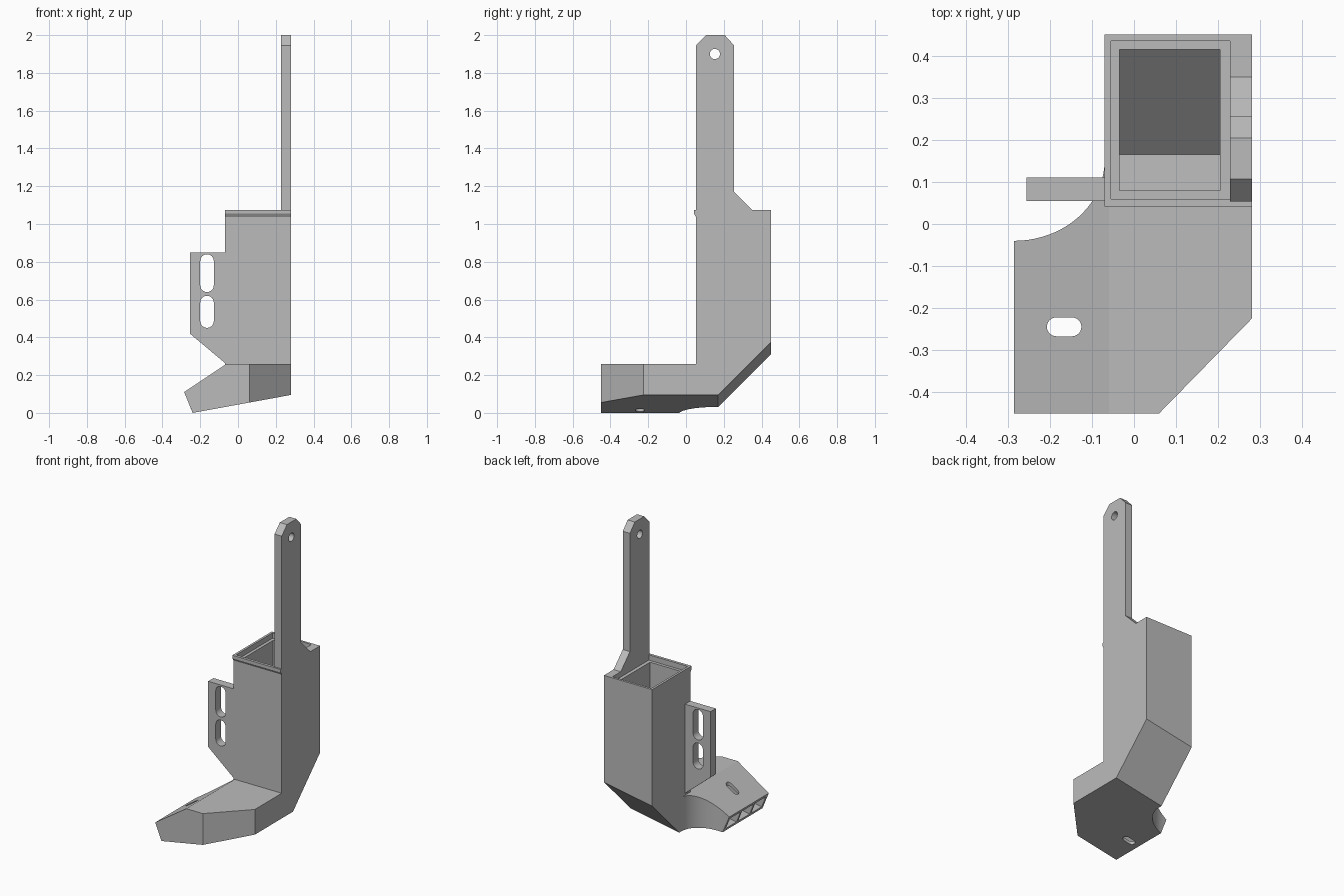
import bpy
import bmesh
from math import cos, sin, pi

old = bpy.data.objects.get("Cube")
if old:
    bpy.data.objects.remove(old, do_unlink=True)

grey = bpy.data.materials.new("plain grey")
grey.use_nodes = True
COLOR = (0.5, 0.5, 0.5, 1)
grey.diffuse_color = COLOR
grey.node_tree.nodes["Principled BSDF"].inputs["Base Color"].default_value = COLOR

RIGHT, LEFT, FRONT, BACK, TOP = 0.28, -0.07, 0.053, 0.45, 1.075
SLOPE = 0.095 / 0.52          # sideways tilt of the underside


def prism(name, profile, axis, lo, hi):
    """Extrude a 2D profile along one axis."""
    place = {"x": lambda a, b, d: (d, a, b),
             "y": lambda a, b, d: (a, d, b),
             "z": lambda a, b, d: (a, b, d)}[axis]
    bm = bmesh.new()
    ends = [[bm.verts.new(place(a, b, d)) for a, b in profile] for d in (lo, hi)]
    for ring in ends:
        bm.faces.new(ring)
    n = len(profile)
    for i in range(n):
        j = (i + 1) % n
        bm.faces.new((ends[0][i], ends[0][j], ends[1][j], ends[1][i]))
    bmesh.ops.recalc_face_normals(bm, faces=bm.faces)
    mesh = bpy.data.meshes.new(name)
    bm.to_mesh(mesh)
    bm.free()
    mesh.materials.append(grey)
    obj = bpy.data.objects.new(name, mesh)
    bpy.context.collection.objects.link(obj)
    return obj


def combine(obj, tool, operation):
    """Apply a boolean and discard the tool."""
    mod = obj.modifiers.new("combine", "BOOLEAN")
    mod.object, mod.operation, mod.solver = tool, operation, "EXACT"
    graph = bpy.context.evaluated_depsgraph_get()
    mesh = bpy.data.meshes.new_from_object(obj.evaluated_get(graph))
    obj.modifiers.clear()
    obj.data = mesh
    bpy.data.objects.remove(tool, do_unlink=True)
    return obj


def arc(cx, cy, rx, ry, start, end, steps=12):
    angles = [start + (end - start) * i / steps for i in range(steps + 1)]
    return [(cx + rx * cos(t), cy + ry * sin(t)) for t in angles]


def slot(x0, x1, y0, y1):
    """Stadium outline filling a rectangle."""
    r = min(x1 - x0, y1 - y0) / 2
    if x1 - x0 > y1 - y0:
        return (arc(x1 - r, y0 + r, r, r, -pi / 2, pi / 2)
                + arc(x0 + r, y0 + r, r, r, pi / 2, 1.5 * pi))
    return (arc(x0 + r, y1 - r, r, r, 0, pi)
            + arc(x0 + r, y0 + r, r, r, pi, 2 * pi))


def tower(name, x0, x1, profile):
    """Upright box whose lower corners follow the tilted underside."""
    obj = prism(name, profile, "x", x0, x1)
    for v in obj.data.vertices:
        if v.co.z < 0.6:
            v.co.z += SLOPE * (v.co.x - RIGHT)
    return obj


def foot(name, side, plan):
    """Sideways nozzle: side profile trimmed by a plan outline."""
    return combine(prism(name, side, "y", -0.6, 0.3),
                   prism("plan", plan, "z", -0.2, 0.5), "INTERSECT")


# Outer duct
shell = tower("duct_shell", LEFT, RIGHT, [
    (FRONT, 0.095), (0.17, 0.095), (BACK, 0.375), (BACK, TOP), (FRONT, TOP)])
outer_foot = foot("foot", [
    (-0.285, 0.11), (-0.24, 0), (RIGHT, 0.095), (RIGHT, 0.26), (-0.06, 0.26)],
    [(-0.4, -0.45), (0.06, -0.45), (RIGHT, -0.225), (RIGHT, 0.15)]
    + arc(-0.285, 0.15, 0.215, 0.19, 0, -pi / 2, 20) + [(-0.4, -0.04)])
combine(shell, outer_foot, "UNION")

# Hollow interior, open at the top and at the nozzle end
cavity = tower("cavity", -0.035, 0.205, [
    (0.08, 0.115), (0.165, 0.115), (0.415, 0.365), (0.415, 1.2), (0.08, 1.2)])
inner_foot = foot("inner_foot", [
    (-0.319, 0.064), (-0.289, -0.009), (-0.248, 0.0185),
    (0.205, 0.115 + SLOPE * (0.205 - RIGHT)), (0.205, 0.24), (-0.055, 0.24)],
    [(-0.4, -0.43), (0.05, -0.43), (0.205, -0.27), (0.205, 0.15)]
    + arc(-0.285, 0.15, 0.25, 0.21, 0, -pi / 2, 20) + [(-0.4, -0.06)])
combine(cavity, inner_foot, "UNION")
combine(shell, cavity, "DIFFERENCE")

# Stepped rim and the slot through the foot
rim = prism("rim", [(-0.055, 0.06), (0.228, 0.06), (0.228, 0.435), (-0.055, 0.435)],
            "z", 1.04, 1.2)
combine(shell, rim, "DIFFERENCE")
combine(shell, prism("cut", slot(-0.207, -0.125, -0.267, -0.222), "z", -0.2, 0.5),
        "DIFFERENCE")

# Lip along the front rim
lip = prism("front_lip", [(FRONT, 1.037), (0.042, 1.055), (0.042, TOP), (FRONT, TOP)],
            "x", LEFT, RIGHT)

# Side bracket with two upright slots
bracket = prism("side_bracket", [
    (-0.255, 0.42), (LEFT, 0.265), (LEFT, 0.85), (-0.255, 0.85)], "y", 0.055, 0.11)
for low, high in ((0.45, 0.62), (0.64, 0.84)):
    combine(bracket, prism("cut", slot(-0.2, -0.128, low, high), "y", 0, 0.2),
            "DIFFERENCE")

# Tall hanging arm with a hole near its tip
arm = prism("hanging_arm", [
    (FRONT, TOP), (0.35, TOP), (0.255, 1.17), (0.255, 1.945), (0.205, 2),
    (0.107, 2), (FRONT, 1.945)], "x", 0.228, RIGHT)
combine(arm, prism("cut", arc(0.153, 1.9, 0.027, 0.027, 0, 2 * pi, 24)[:-1],
                   "x", 0.1, 0.4), "DIFFERENCE")

# Dividers in the nozzle opening
parts = [shell, lip, bracket, arm]
for label, y in (("front", -0.313), ("back", -0.177)):
    parts.append(prism(label + "_nozzle_divider", [
        (-0.279, 0.096), (-0.246, 0.014), (-0.08, 0.042), (-0.08, 0.235)],
        "y", y - 0.008, y + 0.008))

# Smooth the curves, keep the edges sharp
bpy.ops.object.select_all(action="DESELECT")
for part in parts:
    part.select_set(True)
bpy.context.view_layer.objects.active = shell
bpy.ops.object.shade_smooth_by_angle()
